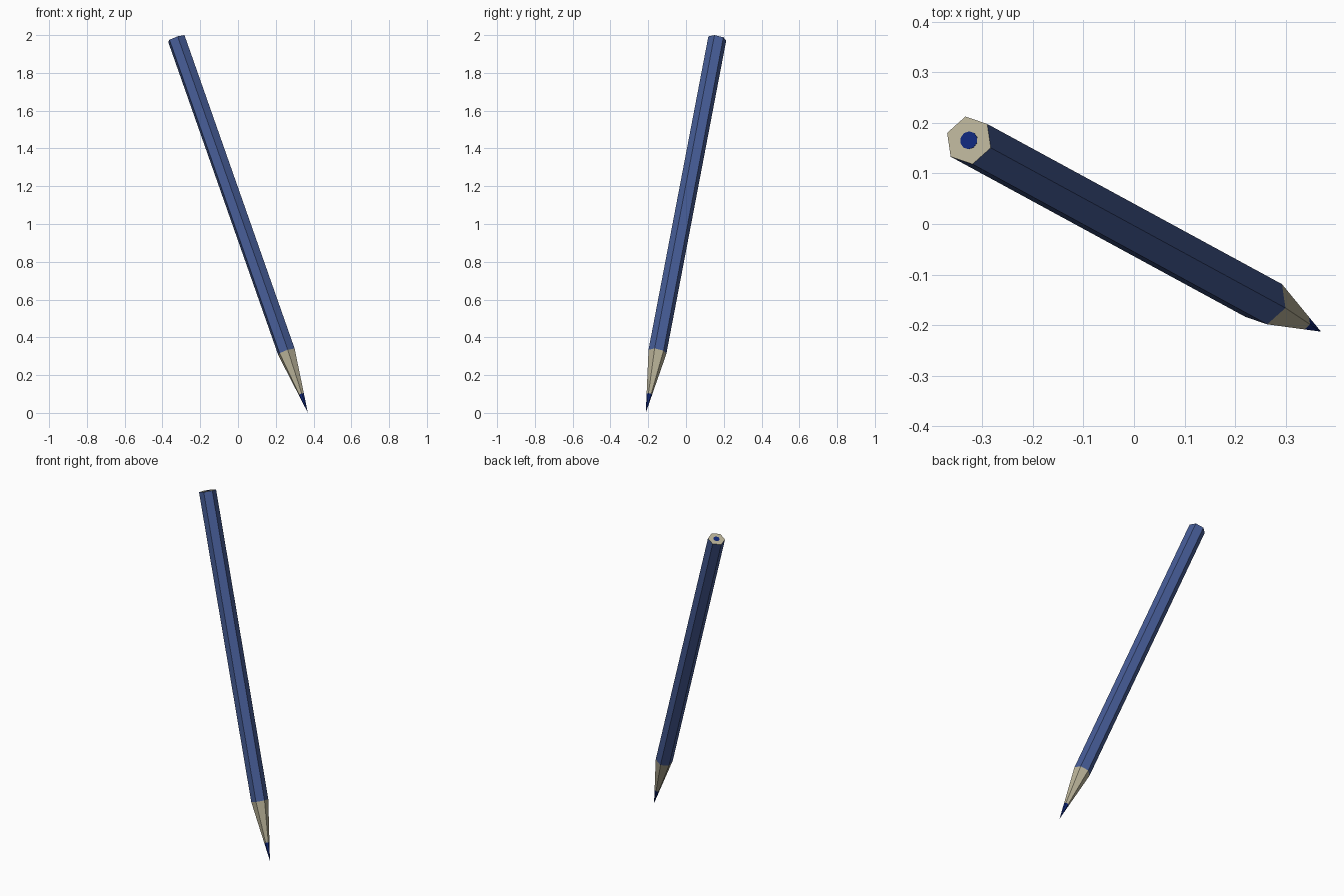
import bpy, bmesh, math
from mathutils import Vector, Matrix

if "Cube" in bpy.data.objects:
    bpy.data.objects.remove(bpy.data.objects["Cube"])

# Leaning axis of the pencil: sharp tip on the ground, flat end at the top
TIP = Vector((0.37, -0.213, 0.0))
END = Vector((-0.3265, 0.1655, 1.982))
LENGTH = (END - TIP).length
R = 0.049                     # hexagon corner radius
SHOULDER = 0.163 * LENGTH     # where the sharpened cone meets the barrel
LEAD = 0.050 * LENGTH         # where wood gives way to lead

# Local frame: z along the pencil, x towards one hexagon corner
az = (END - TIP).normalized()
ax = Vector((0.0437, -0.0150, 0.018))
ax = (ax - az * ax.dot(az)).normalized()
ay = az.cross(ax)
FRAME = Matrix((ax, ay, az)).transposed().to_4x4()
FRAME.translation = TIP


def material(name, colour):
    m = bpy.data.materials.new(name)
    m.diffuse_color = (*colour, 1.0)
    m.use_nodes = True
    m.node_tree.nodes["Principled BSDF"].inputs["Base Color"].default_value = m.diffuse_color
    return m


blue = material("blue paint", (0.061, 0.107, 0.305))
wood = material("pale wood", (0.485, 0.445, 0.314))
lead = material("dark blue lead", (0.005, 0.020, 0.190))


def prism(name, z0, r0, z1, r1, sides, mats, cap_bottom=False, cap_top=False):
    """Straight-sided section between two rings; a top cap uses the last material."""
    bm = bmesh.new()
    rings = []
    for z, r in ((z0, r0), (z1, r1)):
        angles = [math.tau * i / sides for i in range(sides)]
        rings.append([bm.verts.new((r * math.cos(a), r * math.sin(a), z)) for a in angles])
    low, high = rings
    for i in range(sides):
        j = (i + 1) % sides
        bm.faces.new((low[i], low[j], high[j], high[i]))
    if cap_top:
        bm.faces.new(high).material_index = len(mats) - 1
    if cap_bottom:
        bm.faces.new(low[::-1])
    bmesh.ops.remove_doubles(bm, verts=bm.verts[:], dist=1e-6)
    bm.transform(FRAME)
    mesh = bpy.data.meshes.new(name)
    bm.to_mesh(mesh)
    bm.free()
    for m in mats:
        mesh.materials.append(m)
    obj = bpy.data.objects.new(name, mesh)
    bpy.context.collection.objects.link(obj)
    return obj


# Painted hexagonal barrel with a bare wood end face
prism("barrel", SHOULDER, R, LENGTH, R, 6, [blue, wood], cap_top=True)

# Sharpened wood cone and lead point, sharing the same six-sided taper
r_lead = R * LEAD / SHOULDER
prism("sharpened_wood", LEAD, r_lead, SHOULDER, R, 6, [wood])
prism("lead_point", 0.0, 0.0, LEAD, r_lead, 6, [lead])

# Lead core showing in the flat end, as a thin plate
prism("lead_core_end", LENGTH - 0.002, 0.018, LENGTH + 0.001, 0.018, 10, [lead],
      cap_bottom=True, cap_top=True)
